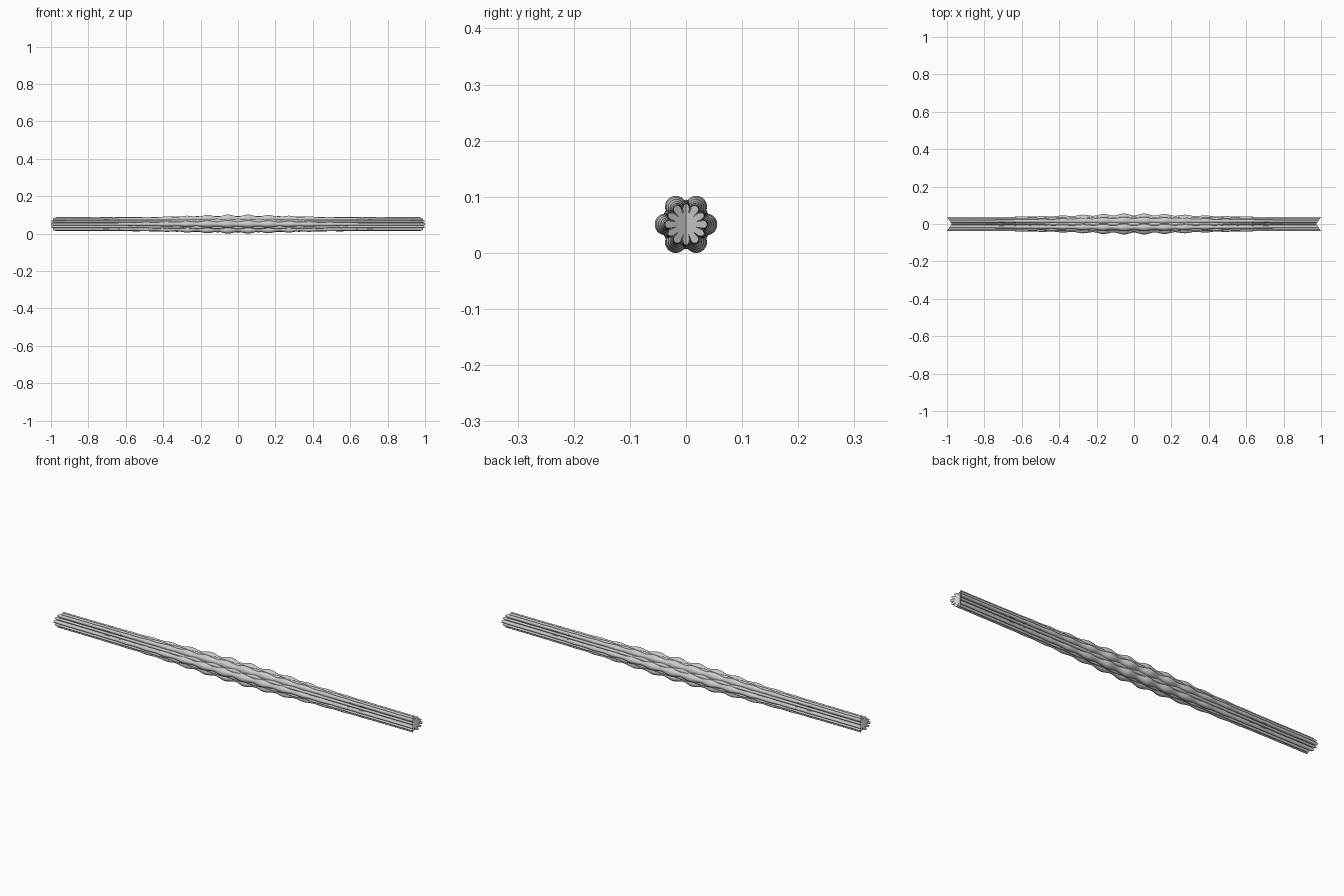
import bpy, bmesh, math

if "Cube" in bpy.data.objects:
    bpy.data.objects.remove(bpy.data.objects["Cube"])

RINGS, LOBES, PER = 320, 12, 12
N = LOBES * PER
PERIOD = 0.11


def radius(theta, x):
    """Fluted core with six swelling ribs, strongest at mid length."""
    env = math.exp(-(x / 0.42) ** 2)
    wave = 0.5 - 0.5 * math.cos(2 * math.pi * x / PERIOD)
    # narrow flutes: twelve petals
    petal = math.sqrt(abs(math.cos(6 * theta)))
    depth = 0.5 - 0.2 * env
    core = (0.037 + 0.007 * env * (0.4 + 0.6 * (1 - wave))) * (1 - depth + depth * petal)
    # round ribs on every second petal
    swell = env * (0.45 + 0.55 * wave)
    tip = 0.0375 + 0.0185 * swell
    rho = 0.007 + 0.0125 * swell
    c = tip - rho
    step = math.pi / 3
    phi = theta - step * round(theta / step)
    d = rho ** 2 - (c * math.sin(phi)) ** 2
    rib = c * math.cos(phi) + math.sqrt(d) if d > 0 else 0
    return max(core, rib)


def place(s, y, z):
    # mitred ends: the back edge is longer than the front edge
    return (0.974 * s + math.copysign(0.7 * y * abs(s) ** 24, s), y, z)


bm = bmesh.new()
rings = []
for i in range(RINGS + 1):
    s = 2 * i / RINGS - 1
    ring = []
    for j in range(N):
        t = 2 * math.pi * j / N
        r = radius(t, 0.974 * s)
        ring.append(bm.verts.new(place(s, r * math.cos(t), r * math.sin(t))))
    rings.append(ring)
for a, b in zip(rings, rings[1:]):
    for j in range(N):
        k = (j + 1) % N
        bm.faces.new((a[j], a[k], b[k], b[j]))

# slanted end caps
for ring, s in ((rings[0], -1), (rings[-1], 1)):
    mid = bm.verts.new(place(s, 0, 0))
    for j in range(N):
        bm.faces.new((mid, ring[j], ring[(j + 1) % N]))

# stand on the floor
low = min(v.co.z for v in bm.verts)
for v in bm.verts:
    v.co.z -= low
bmesh.ops.recalc_face_normals(bm, faces=bm.faces)
mesh = bpy.data.meshes.new("fluted_bar")
bm.to_mesh(mesh)
bm.free()
bar = bpy.data.objects.new("fluted_bar", mesh)
bpy.context.collection.objects.link(bar)
bpy.context.view_layer.objects.active = bar
bar.select_set(True)
bpy.ops.object.shade_smooth_by_angle(angle=math.radians(35))
